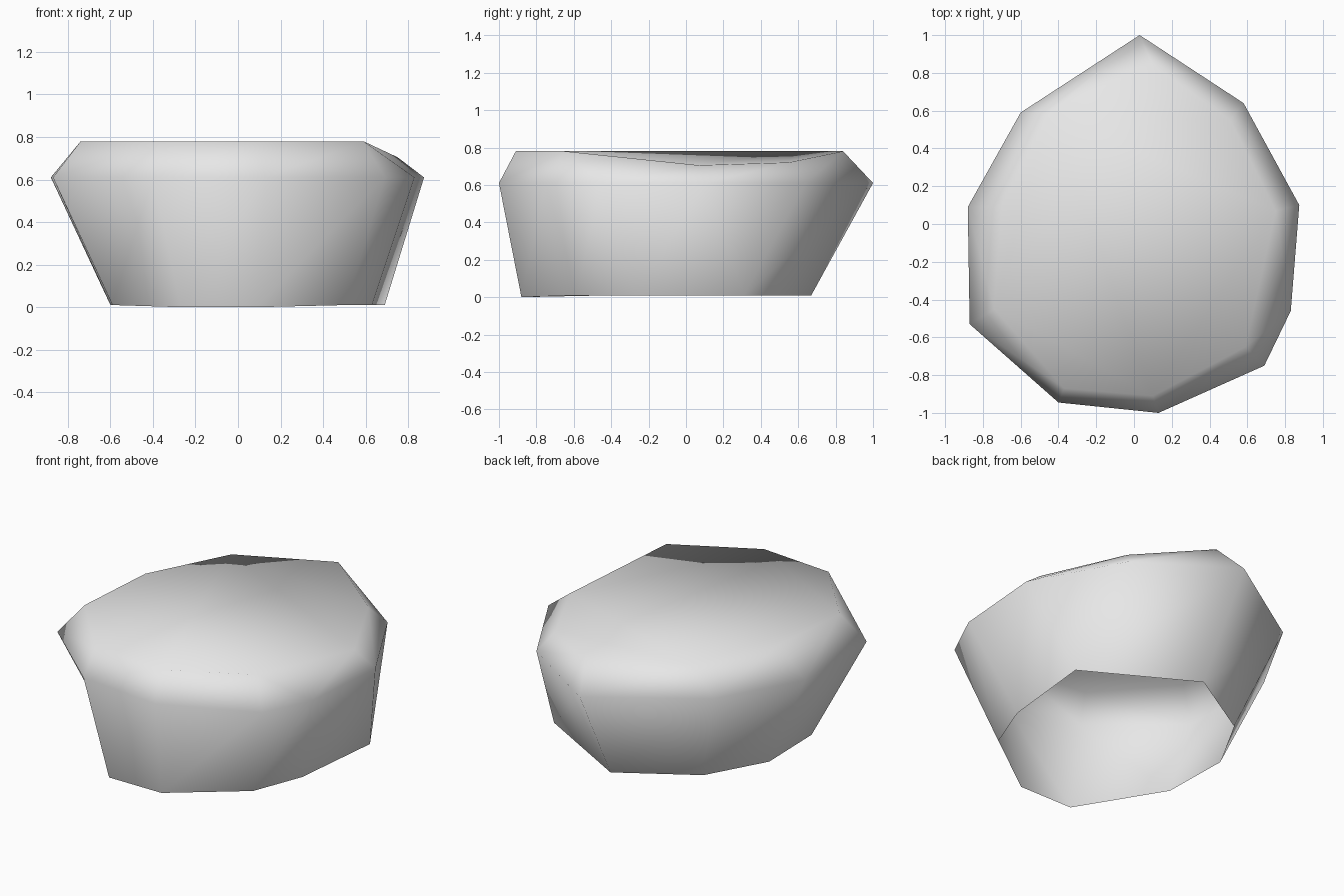
import bpy
import bmesh

# Remove the default cube
default_cube = bpy.data.objects.get("Cube")
if default_cube:
    bpy.data.objects.remove(default_cube, do_unlink=True)


def make_material(name, colour):
    """Flat colour material for viewport and render."""
    material = bpy.data.materials.new(name)
    material.use_nodes = True
    material.diffuse_color = colour
    material.node_tree.nodes["Principled BSDF"].inputs["Base Color"].default_value = colour
    return material


def add_ring(bm, outline, height, offsets=None):
    """Ring of vertices at one height, with optional height offsets by index."""
    offsets = offsets or {}
    return [bm.verts.new((x, y, height + offsets.get(i, 0)))
            for i, (x, y) in enumerate(outline)]


def bridge(bm, lower, upper):
    """Wall of faces between two rings; a repeated corner gives a triangle."""
    count = len(lower)
    for i in range(count):
        j = (i + 1) % count
        bm.faces.new((lower[i], lower[j], upper[j], upper[i]))


# Outlines run counter-clockwise from the back point
foot_outline = [(.05, .67), (-.4, .4), (-.6, .04), (-.59, -.39), (-.27, -.88),
                (.09, -.88), (.51, -.58), (.63, -.27), (.69, .31), (.69, .31)]
belly_outline = [(.03, 1), (-.6, .59), (-.88, .09), (-.87, -.53), (-.4, -.945),
                 (.13, -1), (.69, -.75), (.83, -.46), (.875, .1), (.58, .64)]
crown_outline = [(.1, .84), (-.45, .58), (-.7, .09), (-.74, -.45), (-.37, -.87),
                 (.1, -.91), (.59, -.65), (.59, -.65), (.75, .07), (.51, .55)]

# Boulder shell: foot, belly and crown rings, open underneath
bm = bmesh.new()
foot = add_ring(bm, foot_outline, .01, {4: -.01, 5: -.01})
belly = add_ring(bm, belly_outline, .61)
crown = add_ring(bm, crown_outline, .78, {8: -.075, 9: -.06})
bridge(bm, foot, belly)
bridge(bm, belly, crown)
bm.faces.new(crown)

# Merge repeated corners and shade the whole stone smoothly
bmesh.ops.remove_doubles(bm, verts=bm.verts[:], dist=.001)
bmesh.ops.recalc_face_normals(bm, faces=bm.faces[:])
cap = max(bm.faces, key=lambda face: face.calc_center_median().z)
if cap.normal.z < 0:
    bmesh.ops.reverse_faces(bm, faces=bm.faces[:])
for face in bm.faces:
    face.smooth = True

mesh = bpy.data.meshes.new("boulder")
bm.to_mesh(mesh)
bm.free()
mesh.materials.append(make_material("stone grey", (.8, .8, .8, 1)))
boulder = bpy.data.objects.new("boulder", mesh)
bpy.context.collection.objects.link(boulder)
